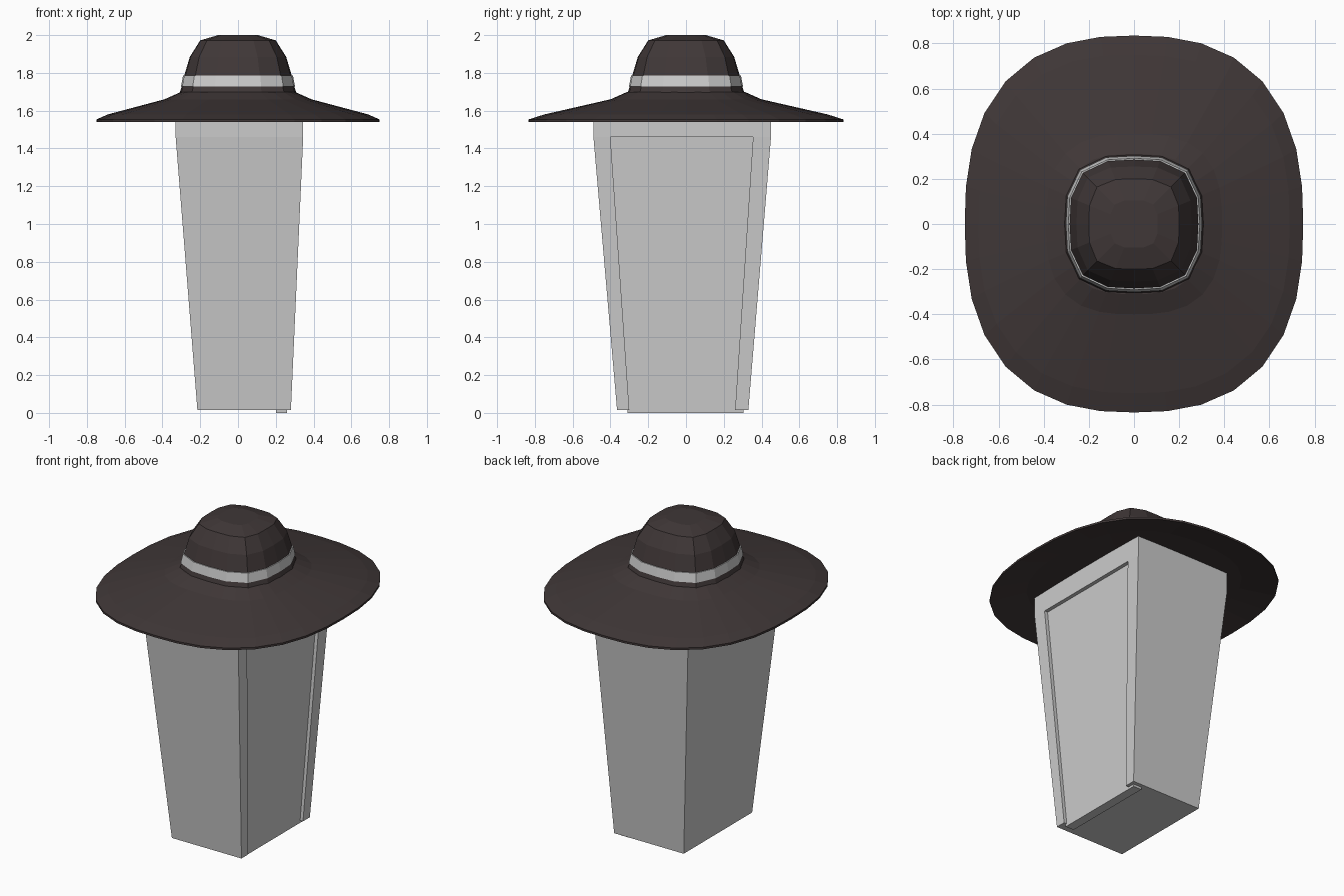
import bpy
import bmesh
from math import sin, cos, pi

cube = bpy.data.objects.get("Cube")
if cube:
    bpy.data.objects.remove(cube, do_unlink=True)


def material(name, rgb):
    mat = bpy.data.materials.new(name)
    mat.use_nodes = True
    color = (*rgb, 1)
    mat.diffuse_color = color
    mat.node_tree.nodes["Principled BSDF"].inputs["Base Color"].default_value = color
    return mat


DARK = material("dark brown felt", (0.05, 0.038, 0.038))
LIGHT = material("light grey", (0.6, 0.6, 0.6))


def loft(name, rings, mat):
    """Skin a list of equal-length rings and cap both ends."""
    bm = bmesh.new()
    loops = [[bm.verts.new(p) for p in ring] for ring in rings]
    n = len(loops[0])
    for a, b in zip(loops, loops[1:]):
        for i in range(n):
            j = (i + 1) % n
            bm.faces.new((a[i], a[j], b[j], b[i]))
    bm.faces.new(loops[0])
    bm.faces.new(loops[-1])
    bmesh.ops.recalc_face_normals(bm, faces=bm.faces)
    mesh = bpy.data.meshes.new(name)
    bm.to_mesh(mesh)
    bm.free()
    mesh.materials.append(mat)
    obj = bpy.data.objects.new(name, mesh)
    bpy.context.collection.objects.link(obj)
    return obj


def rounded(rx, ry, z, power, sides):
    """Superellipse ring."""
    ring = []
    for i in range(sides):
        c, s = cos(2 * pi * i / sides), sin(2 * pi * i / sides)
        r = (abs(c) ** power + abs(s) ** power) ** (-1 / power)
        ring.append((rx * r * c, ry * r * s, z))
    return ring


def rect(x0, x1, y0, y1, z):
    return [(x0, y0, z), (x1, y0, z), (x1, y1, z), (x0, y1, z)]


# Tapered body, upright just below the hat
body = loft("body", [
    rect(-0.215, 0.28, -0.365, 0.33, 0.015),
    rect(-0.33, 0.345, -0.49, 0.45, 1.46),
    rect(-0.33, 0.345, -0.49, 0.45, 1.6),
], LIGHT)

# Recess for the door, open at the bottom
cutter = loft("recess_cutter", [
    rect(0.251, 0.5, -0.293, 0.253, -0.09),
    rect(0.32, 0.5, -0.40, 0.355, 1.46),
], LIGHT)
cutter.hide_render = True
cut = body.modifiers.new("recess", "BOOLEAN")
cut.operation = "DIFFERENCE"
cut.solver = "EXACT"
cut.object = cutter
bpy.context.view_layer.objects.active = body
bpy.ops.object.modifier_apply(modifier=cut.name)
bpy.data.objects.remove(cutter, do_unlink=True)

# Door plate, its lower edge showing under the body
loft("door", [
    rect(0.2, 0.259, -0.31, 0.305, 0),
    rect(0.265, 0.322, -0.41, 0.365, 1.459),
], LIGHT)

# Wide oval brim, slightly hollow underneath
loft("hat_brim", [rounded(*r, 32) for r in (
    (0.30, 0.30, 1.595, 3),
    (0.56, 0.62, 1.585, 2.5),
    (0.75, 0.835, 1.54, 2.5),
    (0.75, 0.835, 1.553, 2.5),
    (0.69, 0.75, 1.58, 2.5),
    (0.39, 0.40, 1.66, 2.8),
    (0.30, 0.31, 1.70, 3),
)], DARK)

# Boxy rounded crown
loft("hat_crown", [rounded(r, r, z, p, 16) for r, z, p in (
    (0.31, 1.69, 3),
    (0.297, 1.73, 3),
    (0.285, 1.785, 3),
    (0.255, 1.885, 3.2),
    (0.20, 1.972, 3.5),
    (0.105, 2.0, 3.5),
)], DARK)

# Ribbon around the crown
loft("hat_ribbon", [rounded(r, r, z, 3, 16) for r, z in (
    (0.302, 1.728), (0.291, 1.785))], LIGHT)
